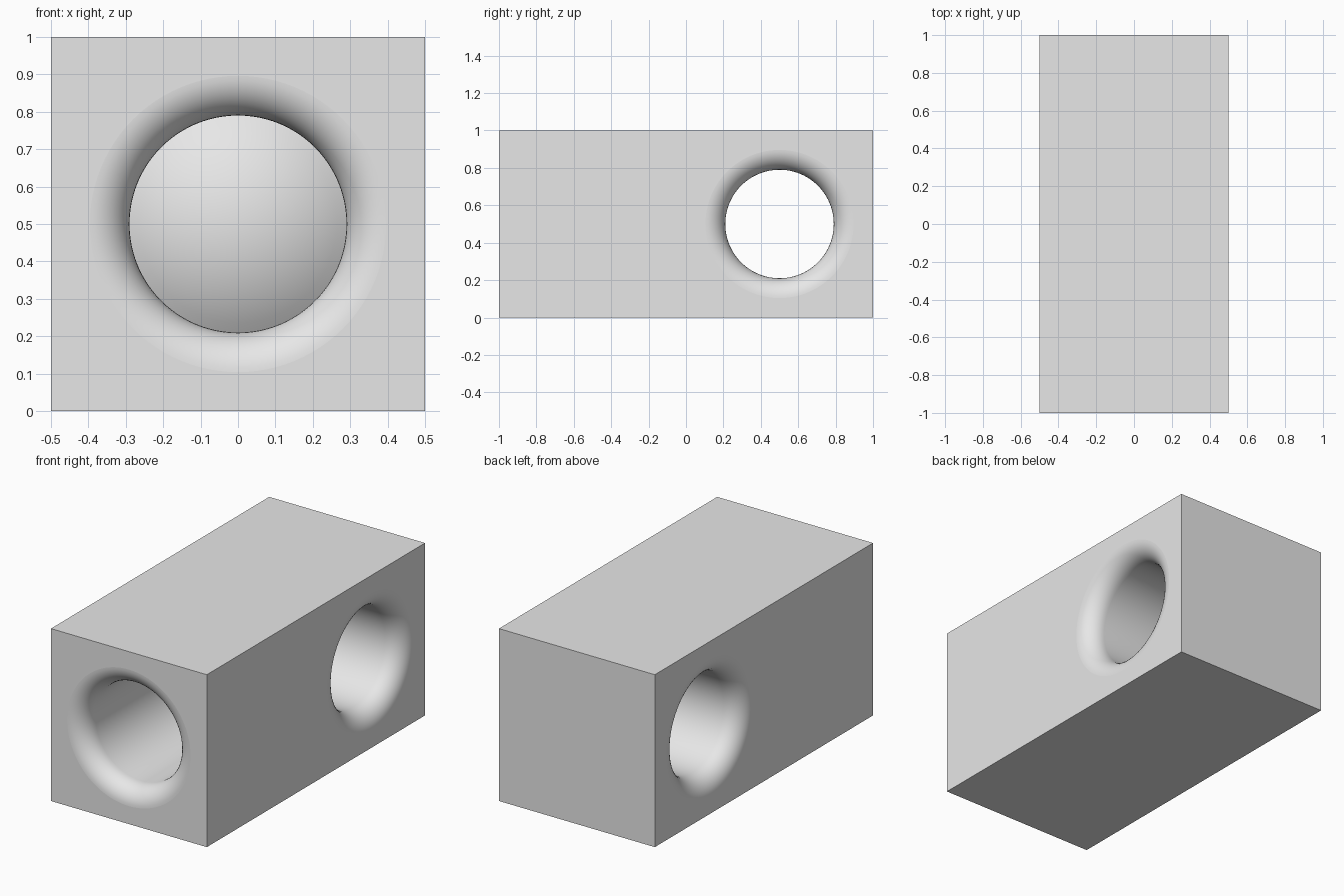
import bpy, bmesh
from math import pi, sin, cos, asin, radians
from mathutils import Matrix, Vector

default_cube = bpy.data.objects.get("Cube")
if default_cube:
    bpy.data.objects.remove(default_cube, do_unlink=True)

BORE = 0.29      # hole radius
FILLET = 0.11    # rounding at each mouth
STEPS = 10
SIDES = 96
LIP = 0.0003     # lets each cutter clear the block face

grey = bpy.data.materials.new("light_grey")
grey.use_nodes = True
grey.diffuse_color = (0.8, 0.8, 0.8, 1)
grey.node_tree.nodes["Principled BSDF"].inputs["Base Color"].default_value = (0.8, 0.8, 0.8, 1)


def make_object(name, bm):
    mesh = bpy.data.meshes.new(name)
    bm.to_mesh(mesh)
    bm.free()
    mesh.materials.append(grey)
    obj = bpy.data.objects.new(name, mesh)
    bpy.context.collection.objects.link(obj)
    return obj


def mouth():
    """Flared mouth as (radius, depth) points, from outside the face to the bore."""
    rim = BORE + FILLET
    points = [(0, -0.1), (rim, -0.1)]
    for i in range(STEPS + 1):
        t = pi / 2 * i / STEPS
        points.append((rim - FILLET * sin(t), FILLET * (1 - cos(t)) - LIP))
    return points


def lathe(name, profile, matrix):
    """Spin a (radius, depth) profile around local z and place it."""
    bm = bmesh.new()
    verts = [bm.verts.new((r, 0, z)) for r, z in profile]
    edges = [bm.edges.new(pair) for pair in zip(verts, verts[1:])]
    bmesh.ops.spin(bm, geom=verts + edges, cent=(0, 0, 0), axis=(0, 0, 1),
                   angle=2 * pi, steps=SIDES, use_merge=True)
    bmesh.ops.remove_doubles(bm, verts=bm.verts, dist=0.00001)
    bmesh.ops.recalc_face_normals(bm, faces=bm.faces)
    bm.transform(matrix)
    obj = make_object(name, bm)
    obj.hide_render = True
    return obj


# Block
bm = bmesh.new()
bmesh.ops.create_cube(bm, size=1)
bm.transform(Matrix.Translation((0, 0, 0.5)) @ Matrix.Diagonal((1, 2, 1, 1)))
block = make_object("block", bm)

# Blind front hole, ending in a shallow dome
dome_radius, dome_rim = 0.5, 1.1
tilt = asin(BORE / dome_radius)
front_profile = mouth()
for i in range(STEPS + 1):
    a = tilt * (1 - i / STEPS)
    front_profile.append((dome_radius * sin(a),
                          dome_rim - dome_radius * (cos(a) - cos(tilt))))
front_cutter = lathe("front_hole_cutter", front_profile,
                     Matrix.Translation((0, -1, 0.5)) @ Matrix.Rotation(-pi / 2, 4, "X"))

# Side hole, running right through with a flared mouth at both ends
half = mouth()
side_profile = half + [(r, 1 - z) for r, z in reversed(half)]
side_cutter = lathe("side_hole_cutter", side_profile,
                    Matrix.Translation((-0.5, 0.5, 0.5)) @ Matrix.Rotation(pi / 2, 4, "Y"))

# Cut both holes
bpy.ops.object.select_all(action="DESELECT")
bpy.context.view_layer.objects.active = block
block.select_set(True)
for cutter in (front_cutter, side_cutter):
    cut = block.modifiers.new("cut", "BOOLEAN")
    cut.operation = "DIFFERENCE"
    cut.solver = "EXACT"
    cut.object = cutter
    bpy.ops.object.modifier_apply(modifier=cut.name)
    bpy.data.objects.remove(cutter, do_unlink=True)

# Smooth holes, flat outer faces
bpy.ops.object.shade_smooth_by_angle(angle=radians(30))
for face in block.data.polygons:
    if face.area > 0.1:
        face.use_smooth = False
